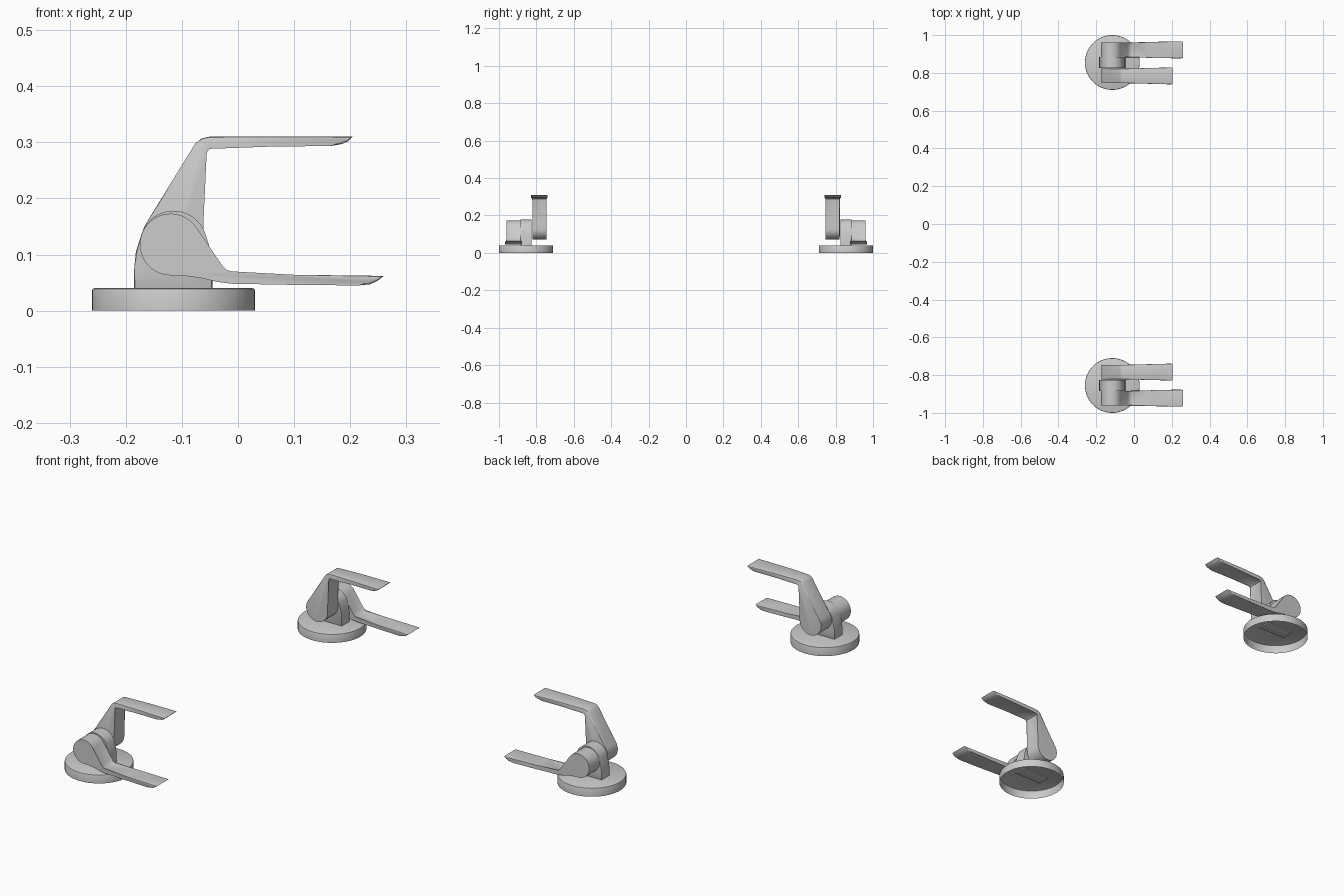
import bpy, bmesh, math

if "Cube" in bpy.data.objects:
    bpy.data.objects.remove(bpy.data.objects["Cube"])


def arc(cx, cz, r, a0, a1, n):
    """Points on a circular arc in the xz plane, angles in degrees."""
    return [(cx + r * math.cos(math.radians(a0 + (a1 - a0) * i / n)),
             cz + r * math.sin(math.radians(a0 + (a1 - a0) * i / n))) for i in range(n + 1)]


def finish(name, bm):
    """Make the object, mirror it to the other side and smooth it."""
    bmesh.ops.recalc_face_normals(bm, faces=bm.faces)
    me = bpy.data.meshes.new(name)
    bm.to_mesh(me)
    bm.free()
    ob = bpy.data.objects.new(name, me)
    bpy.context.collection.objects.link(ob)
    m = ob.modifiers.new("other_side", 'MIRROR')
    m.use_axis = (False, True, False)
    m.use_mirror_merge = False
    me.shade_smooth()
    me.set_sharp_from_angle(angle=math.radians(35))
    return ob


def prism(name, profile, yc, half, bevel, tip_half=None, x0=-0.03, x1=0.2):
    """Extrude an xz profile along y; the width may flare towards the tip."""
    bm = bmesh.new()
    rings = []
    for s in (-1, 1):
        ring = []
        for x, z in profile:
            t = min(max((x - x0) / (x1 - x0), 0), 1)
            h = half + ((tip_half or half) - half) * t
            ring.append(bm.verts.new((x, yc + s * h, z)))
        rings.append(ring)
    caps = [bm.faces.new(r) for r in rings]
    n = len(profile)
    for i in range(n):
        j = (i + 1) % n
        bm.faces.new((rings[0][i], rings[0][j], rings[1][j], rings[1][i]))
    edges = [e for f in caps for e in f.edges]
    bmesh.ops.bevel(bm, geom=edges, offset=bevel, segments=2, profile=0.5,
                    affect='EDGES', clamp_overlap=False)
    return finish(name, bm)


# Round base, hollow underneath
R, H, B = 0.145, 0.04, 0.004
bm = bmesh.new()
rings = []
for r, z in ((R, 0), (R, H - B), (R - 0.3 * B, H - 0.3 * B), (R - B, H)):
    rings.append([bm.verts.new((-0.115 + r * math.cos(math.tau * i / 64),
                                0.855 + r * math.sin(math.tau * i / 64), z)) for i in range(64)])
for a, b in zip(rings, rings[1:]):
    for i in range(64):
        j = (i + 1) % 64
        bm.faces.new((a[i], a[j], b[j], b[i]))
bm.faces.new(rings[-1])
finish("base", bm)

# Central post holding both levers
post = [(-0.185, 0.034), (-0.185, 0.075), (-0.182, 0.105)]
post += arc(-0.115, 0.118, 0.06, 162, 22, 18)
post += [(-0.051, 0.115), (-0.047, 0.09), (-0.045, 0.034)]
prism("post", post, 0.855, 0.029, 0.002)

# Lower lever on the outer side
lower = arc(-0.12, 0.118, 0.055, 32, 270, 26)
lower += [(-0.095, 0.062), (-0.065, 0.058), (-0.035, 0.051), (-0.01, 0.048),
          (0.1, 0.046), (0.215, 0.045), (0.235, 0.047), (0.248, 0.053), (0.26, 0.062),
          (0.1, 0.064), (-0.012, 0.066), (-0.022, 0.069), (-0.032, 0.079)]
prism("lower_lever", lower, 0.922, 0.038, 0.004, 0.045)

# Upper lever on the inner side
upper = arc(-0.117, 0.127, 0.055, 148, 360, 24)
upper += [(-0.0615, 0.16), (-0.06, 0.278), (-0.058, 0.287), (-0.051, 0.2925),
          (0.06, 0.2925), (0.165, 0.2935), (0.185, 0.297), (0.196, 0.302), (0.204, 0.31),
          (0.06, 0.31), (-0.052, 0.31), (-0.065, 0.307), (-0.076, 0.298)]
prism("upper_lever", upper, 0.784, 0.038, 0.004, 0.045)
